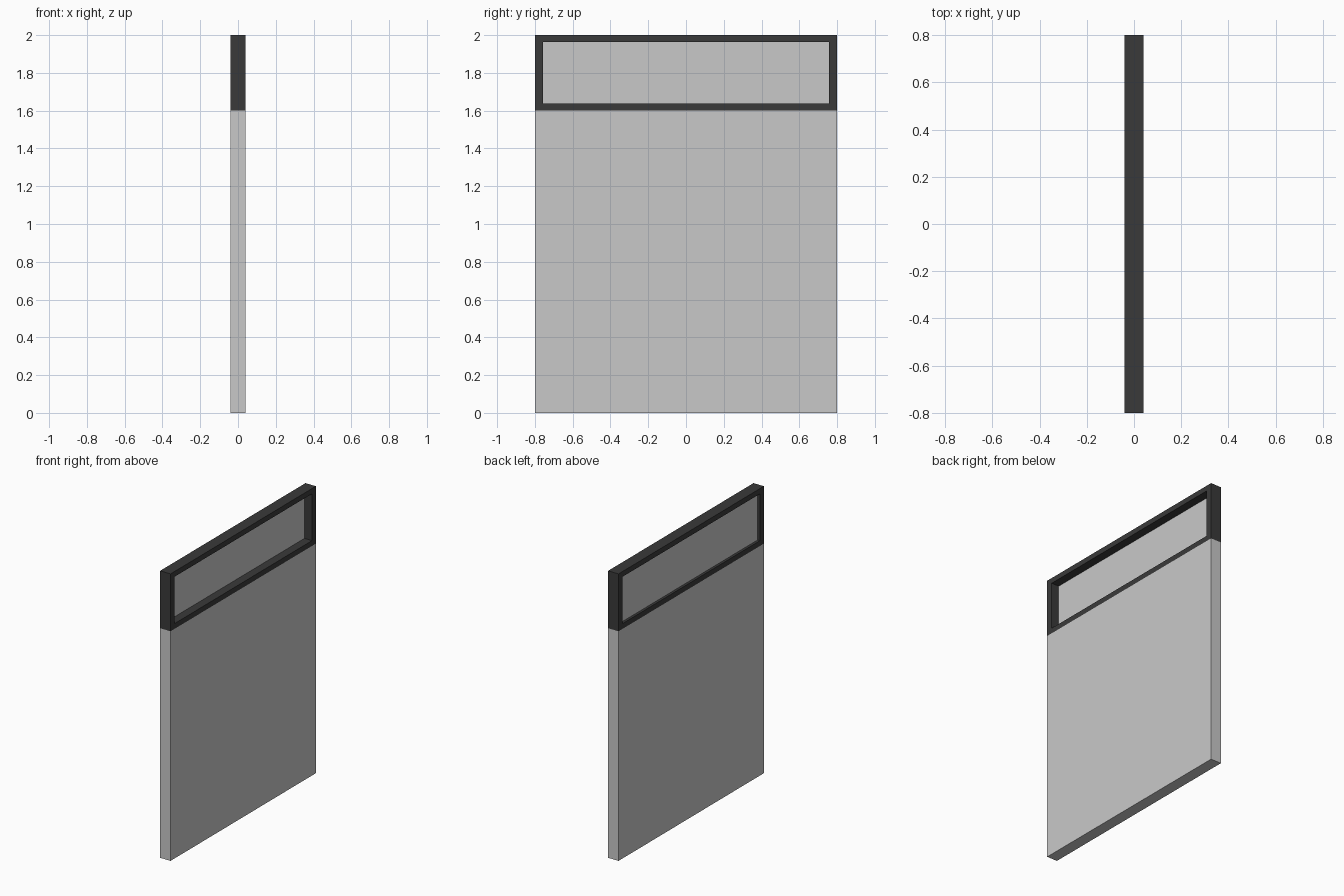
import bpy
import bmesh

if "Cube" in bpy.data.objects:
    bpy.data.objects.remove(bpy.data.objects["Cube"])

def material(name, v):
    m = bpy.data.materials.new(name)
    m.diffuse_color = (v, v, v, 1)
    m.use_nodes = True
    m.node_tree.nodes["Principled BSDF"].inputs["Base Color"].default_value = m.diffuse_color
    return m

light = material("light grey", 0.584)
dark = material("dark grey", 0.042)

def finish(name, bm, mat):
    bmesh.ops.recalc_face_normals(bm, faces=bm.faces)
    me = bpy.data.meshes.new(name)
    bm.to_mesh(me)
    bm.free()
    me.materials.append(mat)
    ob = bpy.data.objects.new(name, me)
    bpy.context.collection.objects.link(ob)
    return ob

def box(name, lo, hi, mat):
    bm = bmesh.new()
    bmesh.ops.create_cube(bm, size=1)
    for v in bm.verts:
        v.co = [(a + b) / 2 + c * (b - a) for a, b, c in zip(lo, hi, v.co)]
    return finish(name, bm, mat)

def rect(bm, x, y, z0, z1):
    return [bm.verts.new((x, s * y, z)) for s, z in ((-1, z0), (1, z0), (1, z1), (-1, z1))]

# Solid lower panel
box("lower_panel", (-0.04, -0.8, 0), (0.04, 0.8, 1.6), light)

# Dark window frame: four rectangular loops bridged into a closed ring
bm = bmesh.new()
loops = [rect(bm, x, y, z0, z1) for x, y, z0, z1 in (
    (-0.04, 0.8, 1.6, 2.0), (0.04, 0.8, 1.6, 2.0),
    (0.04, 0.757, 1.637, 1.963), (-0.04, 0.757, 1.637, 1.963))]
for i in range(4):
    a, b = loops[i], loops[(i + 1) % 4]
    for j in range(4):
        k = (j + 1) % 4
        bm.faces.new((a[j], a[k], b[k], b[j]))
finish("window_frame", bm, dark)

# Thin pane set towards the left side of the frame
box("window_pane", (-0.022, -0.757, 1.637), (-0.018, 0.757, 1.963), light)
